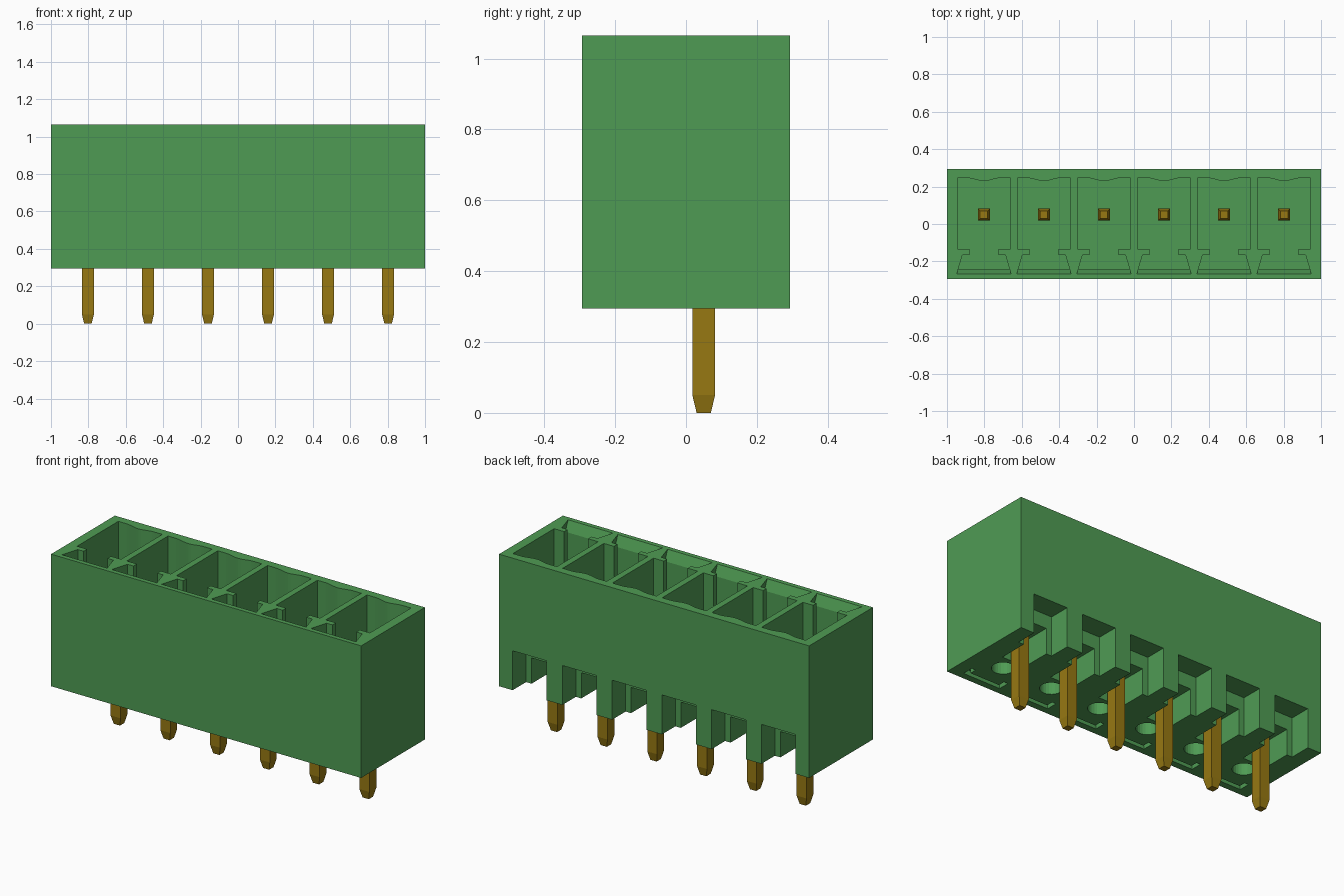
import bpy
import bmesh
import math

cube = bpy.data.objects.get("Cube")
if cube:
    bpy.data.objects.remove(cube, do_unlink=True)

PITCH = 0.321
CELLS = [(i - 2.5) * PITCH for i in range(6)]
BASE, TOP, HALF_Y = 0.295, 1.065, 0.294
FLOOR = 0.56
PIN_Y = 0.05


def material(name, rgb):
    m = bpy.data.materials.new(name)
    m.use_nodes = True
    m.diffuse_color = (*rgb, 1)
    m.node_tree.nodes["Principled BSDF"].inputs["Base Color"].default_value = (*rgb, 1)
    return m


green = material("green plastic", (0.078, 0.33, 0.088))
gold = material("gold metal", (0.31, 0.19, 0.006))


def loft(bm, sections):
    """Closed solid through matching (outline, z) sections."""
    rings = [[bm.verts.new((x, y, z)) for x, y in pts] for pts, z in sections]
    n = len(rings[0])
    for a, b in zip(rings, rings[1:]):
        for i in range(n):
            j = (i + 1) % n
            bm.faces.new((a[i], a[j], b[j], b[i]))
    bm.faces.new(rings[0][::-1])
    bm.faces.new(rings[-1])


def rect(x, y0, y1, half):
    return [(x - half, y0), (x + half, y0), (x + half, y1), (x - half, y1)]


def finish(name, bm, mat):
    bmesh.ops.recalc_face_normals(bm, faces=bm.faces)
    mesh = bpy.data.meshes.new(name)
    bm.to_mesh(mesh)
    bm.free()
    mesh.materials.append(mat)
    ob = bpy.data.objects.new(name, mesh)
    bpy.context.collection.objects.link(ob)
    return ob


def socket_outline(x, front):
    """Socket plan: keyed front slot and a softly bulging back wall."""
    right = [(0.145, front), (0.115, -0.166), (0.077, -0.166),
             (0.077, -0.134), (0.142, -0.134), (0.142, 0.246)]
    wave = [(0.09 - 0.015 * i, 0.238 - 0.008 * math.cos(math.pi * (i - 6) / 6) + 0.0)
            for i in range(13)]
    left = [(-px, py) for px, py in reversed(right)]
    return [(x + px, py) for px, py in right + wave + left]


def carve(target, build):
    """Cut the same shape out of the target once per cell."""
    bm = bmesh.new()
    for x in CELLS:
        build(bm, x)
    cutter = finish("cutter", bm, green)
    cutter.hide_render = True
    mod = target.modifiers.new("cut", "BOOLEAN")
    mod.operation = "DIFFERENCE"
    mod.solver = "EXACT"
    mod.object = cutter
    bpy.context.view_layer.objects.active = target
    bpy.ops.object.modifier_apply(modifier=mod.name)
    bpy.data.objects.remove(cutter, do_unlink=True)


# Housing block
bm = bmesh.new()
block = rect(0, -HALF_Y, HALF_Y, 1)
loft(bm, [(block, BASE), (block, TOP)])
housing = finish("housing", bm, green)


# Open sockets with a sloped lead-in on the front wall
def socket(bm, x):
    inner, outer = socket_outline(x, -0.242), socket_outline(x, -0.267)
    loft(bm, [(inner, FLOOR), (inner, TOP - 0.06), (outer, TOP), (outer, TOP + 0.1)])


# Stepped rear notches under the sockets
def notch(bm, x):
    r = rect(x, 0.17, 0.4, 0.11)
    loft(bm, [(r, BASE - 0.1), (r, BASE + 0.23)])


def channel(bm, x):
    r = rect(x, 0.0, 0.2, 0.075)
    loft(bm, [(r, BASE - 0.1), (r, BASE + 0.15)])


# Blind round holes and shallow slots in the underside
def blind_hole(bm, x):
    ring = [(x + 0.06 * math.cos(a), -0.085 + 0.06 * math.sin(a))
            for a in (math.tau * i / 24 for i in range(24))]
    loft(bm, [(ring, BASE - 0.1), (ring, BASE + 0.12)])


def slot(bm, x):
    outline = [(0.12, -0.255), (0.12, -0.19), (0.095, -0.19), (0.095, -0.23)]
    pts = outline + [(-px, py) for px, py in reversed(outline)]
    pts = [(x + px, py) for px, py in pts]
    loft(bm, [(pts, BASE - 0.1), (pts, BASE + 0.03)])


for shape in (socket, notch, channel, blind_hole, slot):
    carve(housing, shape)

# Square contact pins with tapered ends
for number, x in enumerate(CELLS, 1):
    bm = bmesh.new()

    def square(half):
        return rect(x, PIN_Y - half, PIN_Y + half, half)

    loft(bm, [(square(0.02), 0), (square(0.032), 0.05),
              (square(0.032), 0.84), (square(0.02), 0.88)])
    finish(f"pin_{number}", bm, gold)
